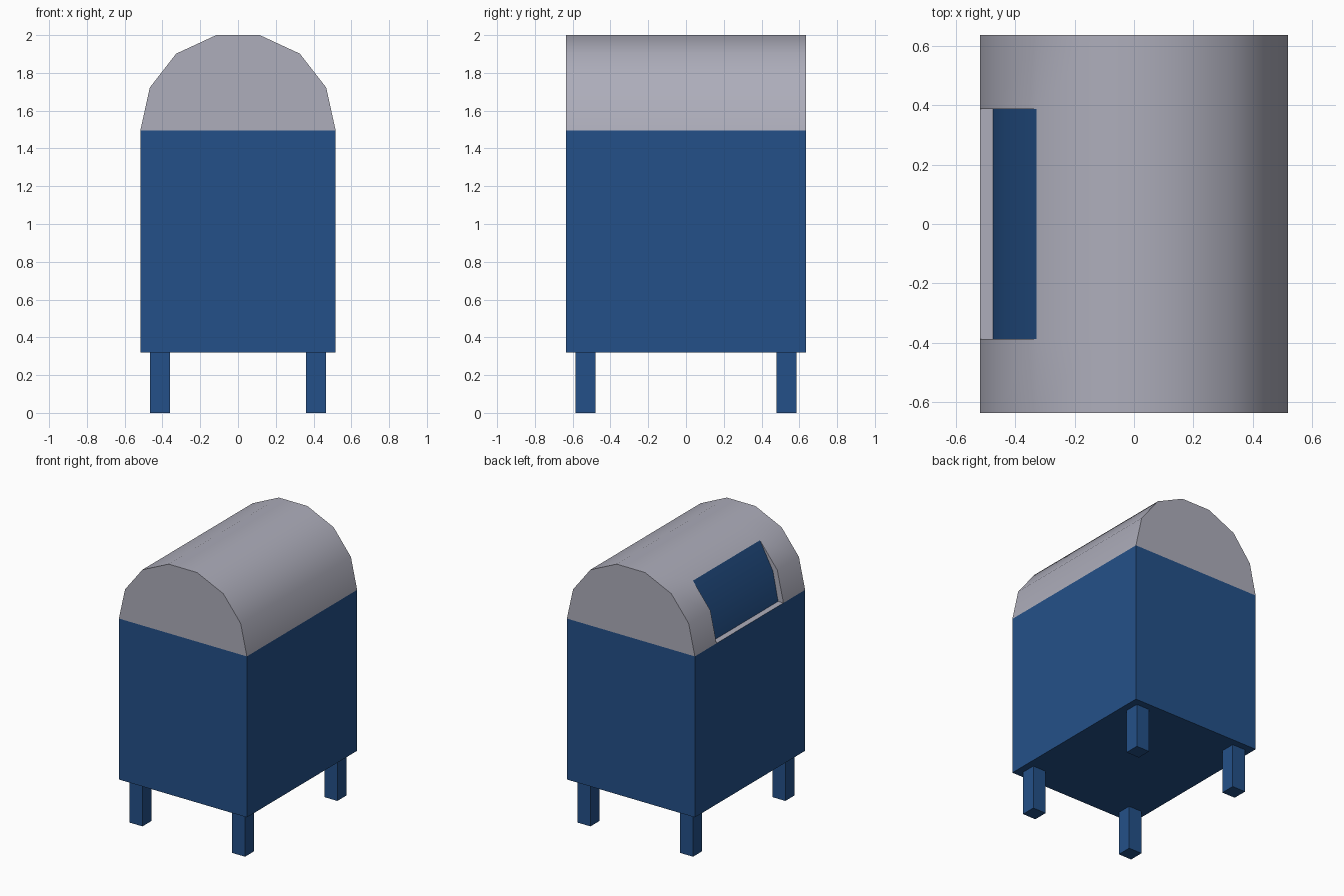
import bpy, bmesh
from mathutils import Matrix, Vector

if "Cube" in bpy.data.objects:
    bpy.data.objects.remove(bpy.data.objects["Cube"])


def material(name, rgb):
    m = bpy.data.materials.new(name)
    m.diffuse_color = (*rgb, 1.0)
    m.use_nodes = True
    m.node_tree.nodes["Principled BSDF"].inputs["Base Color"].default_value = m.diffuse_color
    return m


BLUE = material("blue paint", (0.0175, 0.081, 0.248))
GREY = material("grey metal", (0.42, 0.42, 0.495))

W, D = 0.517, 0.636           # half width and half depth
Z_BODY, Z_ROOF = 0.32, 1.495  # bottom of body, bottom of roof


def finish(bm, name, mats):
    bmesh.ops.recalc_face_normals(bm, faces=bm.faces)
    mesh = bpy.data.meshes.new(name)
    bm.to_mesh(mesh)
    bm.free()
    for m in mats:
        mesh.materials.append(m)
    obj = bpy.data.objects.new(name, mesh)
    bpy.context.collection.objects.link(obj)
    return obj


def box(name, lo, hi, open_top=False):
    lo, hi = Vector(lo), Vector(hi)
    bm = bmesh.new()
    bmesh.ops.create_cube(bm, size=1.0, matrix=Matrix.Translation((lo + hi) / 2)
                          @ Matrix.Diagonal((*(hi - lo), 1.0)))
    if open_top:
        bm.normal_update()
        top = [f for f in bm.faces if f.normal.z > 0.9]
        bmesh.ops.delete(bm, geom=top, context='FACES_ONLY')
    return finish(bm, name, [BLUE])


# Body, open where the roof closes it
box("body", (-W, -D, Z_BODY), (W, D, Z_ROOF), open_top=True)

# Four square legs
for sx, side in ((-1, "left"), (1, "right")):
    for sy, end in ((-1, "front"), (1, "back")):
        x, y, h = sx * 0.414, sy * 0.533, 0.053
        box(f"{end}_{side}_leg", (x - h, y - h, 0), (x + h, y + h, Z_BODY))

# Faceted barrel roof with a recessed mail flap on the left side
half = [(-W, Z_ROOF), (-0.467, 1.722), (-0.327, 1.902), (-0.115, 2.0)]
profile = half + [(-x, z) for x, z in reversed(half)]
inner = [(-0.474, Z_ROOF), (-0.432, 1.705)]
rows_y = (-D, -0.386, 0.386, D)

bm = bmesh.new()
rows = [[bm.verts.new((x, y, z)) for x, z in profile] for y in rows_y]
for r in range(3):
    for s in range(len(profile) - 1):
        if r == 1 and s < 2:
            continue  # opening for the flap
        bm.faces.new((rows[r][s], rows[r][s + 1], rows[r + 1][s + 1], rows[r + 1][s]))
bm.faces.new(rows[0])
bm.faces.new(rows[3])

# Recess: grey cheeks and ledge, blue bent flap
q = [[bm.verts.new((x, rows_y[r], z)) for x, z in inner] for r in (1, 2)]
for p, n in zip(rows[1:3], q):
    bm.faces.new((p[0], p[1], n[1], n[0]))
    bm.faces.new((p[1], p[2], n[1]))
bm.faces.new((rows[1][0], rows[2][0], q[1][0], q[0][0]))
for f in (bm.faces.new((q[0][0], q[0][1], q[1][1], q[1][0])),
          bm.faces.new((q[0][1], rows[1][2], rows[2][2], q[1][1]))):
    f.material_index = 1

roof = finish(bm, "roof_with_mail_flap", [GREY, BLUE])
bpy.context.view_layer.objects.active = roof
roof.select_set(True)
bpy.ops.object.shade_smooth_by_angle(angle=0.53)
